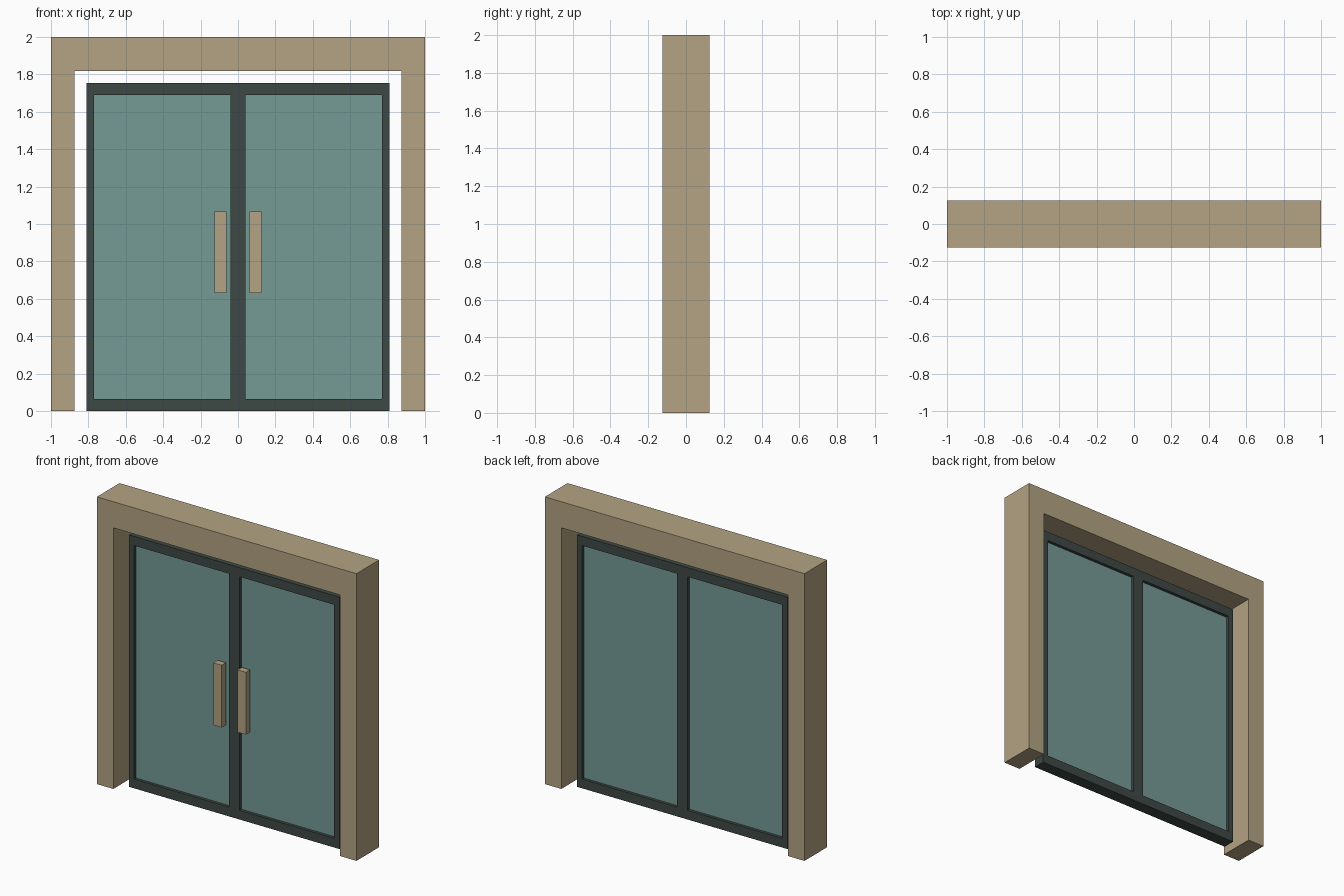
import bpy
import bmesh

cube = bpy.data.objects.get("Cube")
if cube:
    bpy.data.objects.remove(cube, do_unlink=True)


def make_material(name, rgb):
    """Material from 0-255 display values, stored as linear."""
    lin = [((c / 255 + 0.055) / 1.055) ** 2.4 for c in rgb] + [1.0]
    mat = bpy.data.materials.new(name)
    mat.use_nodes = True
    mat.diffuse_color = lin
    mat.node_tree.nodes["Principled BSDF"].inputs["Base Color"].default_value = lin
    return mat


TAN = make_material("tan", (179, 163, 131))
DARK = make_material("dark_green_grey", (61, 72, 67))
GLASS = make_material("teal_glass", (117, 155, 150))


def lattice(name, xs, zs, holes, y0, y1, mat):
    """Slab from y0 to y1 over a grid of columns xs and rows zs, leaving out hole cells."""
    bm = bmesh.new()
    grid = [[bm.verts.new((x, y0, z)) for z in zs] for x in xs]
    for i in range(len(xs) - 1):
        for k in range(len(zs) - 1):
            if (i, k) not in holes:
                bm.faces.new((grid[i][k], grid[i + 1][k],
                              grid[i + 1][k + 1], grid[i][k + 1]))
    ext = bmesh.ops.extrude_face_region(bm, geom=bm.faces[:], use_keep_orig=True)
    for v in ext["geom"]:
        if isinstance(v, bmesh.types.BMVert):
            v.co.y = y1
    bmesh.ops.recalc_face_normals(bm, faces=bm.faces[:])
    mesh = bpy.data.meshes.new(name)
    bm.to_mesh(mesh)
    bm.free()
    mesh.materials.append(mat)
    obj = bpy.data.objects.new(name, mesh)
    bpy.context.collection.objects.link(obj)
    return obj


# Surround: two jambs and a deep lintel, open at the floor
lattice("door_surround", [-1, -0.873, 0.873, 1], [0, 1.818, 2], {(1, 0)},
        -0.125, 0.125, TAN)

# Dark door frame with two glazed openings
lattice("door_frame", [-0.81, -0.77, -0.04, 0.04, 0.77, 0.81],
        [0, 0.064, 1.69, 1.754], {(1, 1), (3, 1)}, -0.042, 0.042, DARK)

# Glass panes and pull handles, one pair per door leaf
for side, s in (("right", -1), ("left", 1)):
    lattice(side + "_glass_pane", sorted((s * 0.04, s * 0.77)), [0.064, 1.69], set(),
            -0.021, 0.021, GLASS)
    lattice(side + "_pull_handle", sorted((s * 0.061, s * 0.125)), [0.632, 1.066], set(),
            -0.092, -0.045, TAN)
